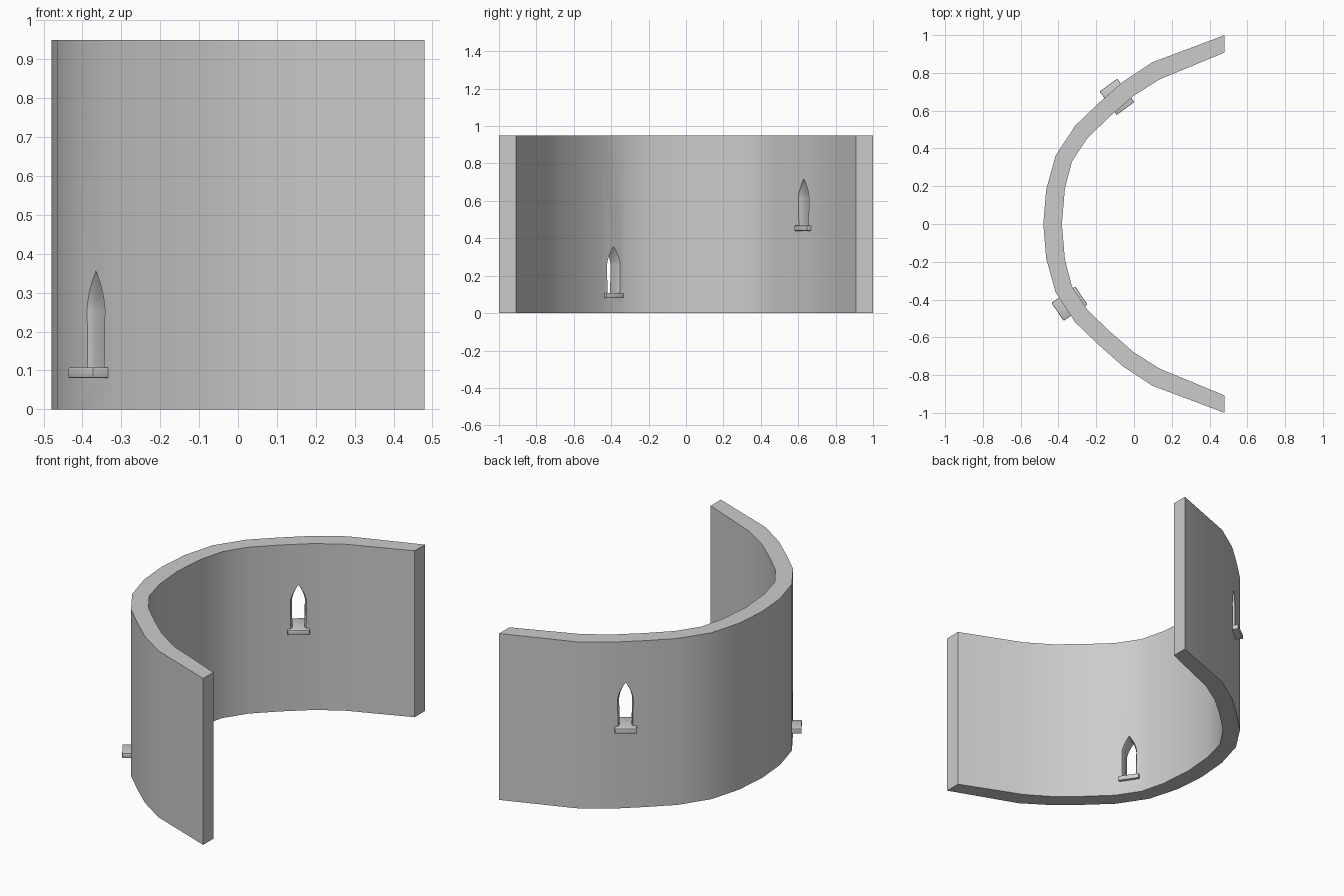
import bpy, bmesh, math
from mathutils import Matrix, Vector

cube = bpy.data.objects.get("Cube")
if cube:
    bpy.data.objects.remove(cube)

HEIGHT = 0.95

stone = bpy.data.materials.new("grey_stone")
stone.use_nodes = True
GREY = (0.6, 0.6, 0.6, 1)
stone.diffuse_color = GREY
stone.node_tree.nodes["Principled BSDF"].inputs["Base Color"].default_value = GREY


def make_object(name, bm):
    bmesh.ops.recalc_face_normals(bm, faces=bm.faces)
    mesh = bpy.data.meshes.new(name)
    bm.to_mesh(mesh)
    bm.free()
    obj = bpy.data.objects.new(name, mesh)
    bpy.context.collection.objects.link(obj)
    mesh.materials.append(stone)
    return obj


def activate(obj):
    bpy.ops.object.select_all(action='DESELECT')
    obj.select_set(True)
    bpy.context.view_layer.objects.active = obj


def smooth(obj, degrees):
    activate(obj)
    bpy.ops.object.shade_smooth_by_angle(angle=math.radians(degrees))


def mirrored(half):
    """Mirror a plan line from its end to the middle across y = 0."""
    return half + [(x, -y) for x, y in reversed(half[:-1])]


def loft(bm, rings):
    """Join closed rings of points and cap both ends."""
    loops = [[bm.verts.new(p) for p in ring] for ring in rings]
    n = len(loops[0])
    for a, b in zip(loops, loops[1:]):
        for i in range(n):
            j = (i + 1) % n
            bm.faces.new((a[i], a[j], b[j], b[i]))
    bm.faces.new(loops[0])
    bm.faces.new(loops[-1])


# Curved wall, extruded from its plan
outer = mirrored([(0.48, 1.0), (0.095, 0.855), (-0.063, 0.75), (-0.19, 0.637),
                  (-0.31, 0.522), (-0.414, 0.364), (-0.465, 0.183), (-0.48, 0)])
inner = mirrored([(0.48, 0.908), (0.136, 0.766), (0.0, 0.68), (-0.125, 0.572),
                  (-0.248, 0.453), (-0.329, 0.33), (-0.366, 0.186), (-0.382, 0)])
bm = bmesh.new()
sections = [[(*o, 0), (*i, 0), (*i, HEIGHT), (*o, HEIGHT)]
            for o, i in zip(outer, inner)]
loft(bm, sections)
wall = make_object("curved_wall", bm)


def arch(half, depth, rise, steps=10):
    """Pointed arch outline: depth along x, width along y."""
    spring = 0.175
    right = [(half * (1 - (k / steps) ** 1.7), spring + rise * k / steps)
             for k in range(steps)]
    right = [(half * 0.92, 0.014)] + right
    outline = right + [(0, spring + rise)] + [(-y, z) for y, z in reversed(right)]
    return [(depth, y, z) for y, z in outline]


# Arched windows: an opening flared to both faces, with a sill through the wall
def add_window(name, place, facing, sill_out, sill_in):
    frame = (Matrix.Translation(Vector(place))
             @ Matrix.Rotation(math.atan2(facing[1], facing[0]), 4, 'Z'))
    bm = bmesh.new()
    flare = [(-0.08, 0.045), (-0.047, 0.043), (-0.036, 0.037), (-0.024, 0.034),
             (0.024, 0.034), (0.036, 0.037), (0.047, 0.043), (0.08, 0.045)]
    loft(bm, [arch(half, d, 0.07 + half * 0.75) for d, half in flare])
    bm.transform(frame)
    cutter = make_object(name + "_cutter", bm)
    cutter.hide_render = True
    cut = wall.modifiers.new(name, 'BOOLEAN')
    cut.operation = 'DIFFERENCE'
    cut.solver = 'EXACT'
    cut.object = cutter
    activate(wall)
    bpy.ops.object.modifier_apply(modifier=cut.name)
    bpy.data.objects.remove(cutter)

    bm = bmesh.new()
    bmesh.ops.create_cube(bm, size=1)
    bmesh.ops.scale(bm, vec=(sill_out + sill_in, 0.115, 0.028), verts=bm.verts)
    bmesh.ops.translate(bm, vec=((sill_out - sill_in) / 2, 0, 0.014), verts=bm.verts)
    bmesh.ops.bevel(bm, geom=bm.edges[:], offset=0.004, segments=2,
                    profile=0.5, affect='EDGES')
    bm.transform(frame)
    smooth(make_object(name + "_sill", bm), 40)


add_window("lower_window", (-0.329, -0.413, 0.08), (-0.827, -0.562), 0.092, 0.061)
add_window("upper_window", (-0.087, 0.669, 0.44), (-0.59, 0.81), 0.082, 0.071)
smooth(wall, 32)
